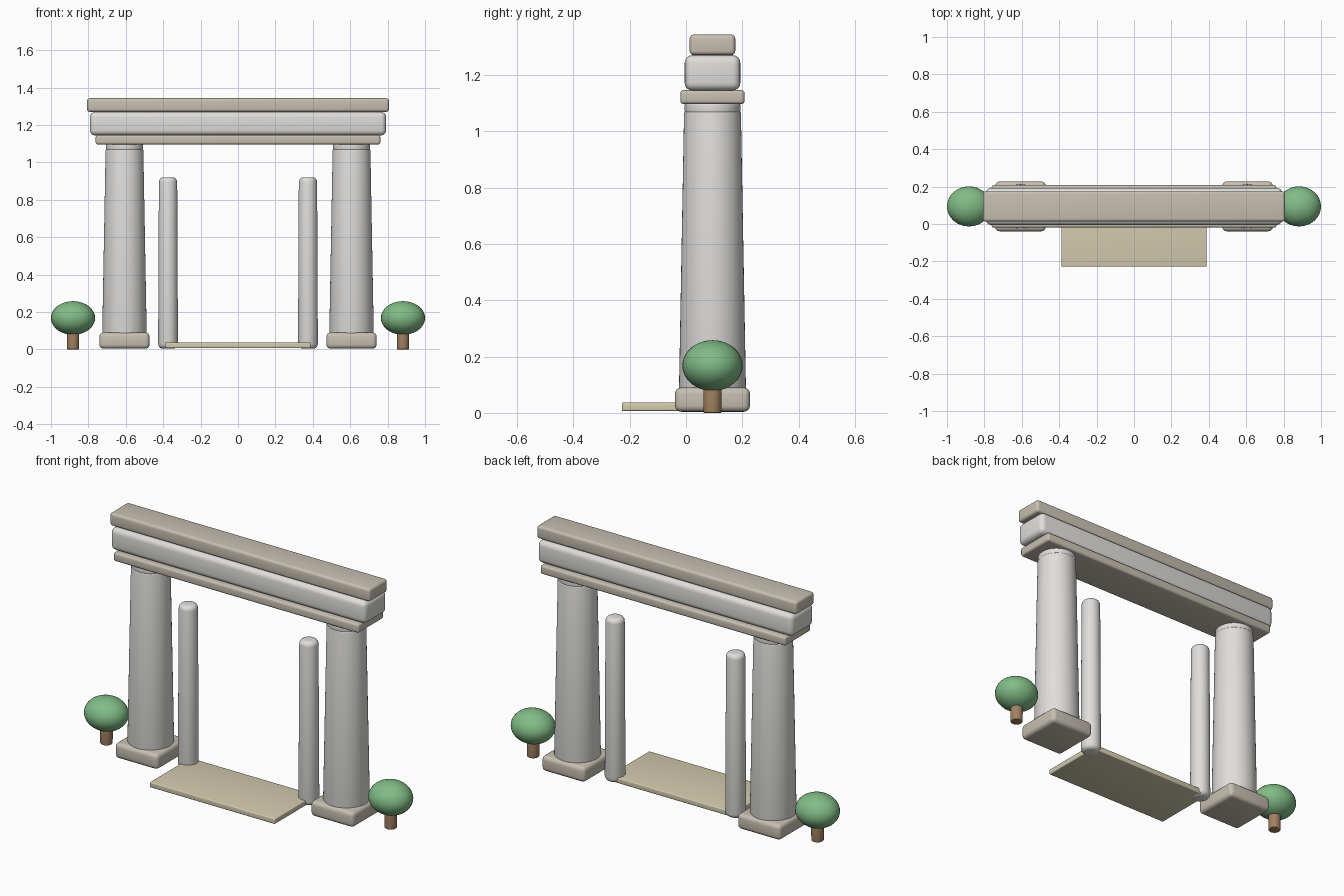
import bpy, bmesh, math

if "Cube" in bpy.data.objects:
    bpy.data.objects.remove(bpy.data.objects["Cube"])

Y = 0.094  # shared depth centre of the gateway


def material(name, rgb):
    m = bpy.data.materials.new(name)
    m.diffuse_color = (*rgb, 1)
    m.use_nodes = True
    m.node_tree.nodes["Principled BSDF"].inputs["Base Color"].default_value = m.diffuse_color
    return m


TAN = material("tan_stone", (0.57, 0.52, 0.44))
PALE = material("pale_stone", (0.74, 0.73, 0.71))
SAND = material("path_stone", (0.66, 0.60, 0.43))
GREEN = material("leaves", (0.22, 0.50, 0.24))
BROWN = material("bark", (0.36, 0.22, 0.12))


def finish(bm, name, mat):
    bmesh.ops.recalc_face_normals(bm, faces=bm.faces[:])
    me = bpy.data.meshes.new(name)
    bm.to_mesh(me)
    bm.free()
    ob = bpy.data.objects.new(name, me)
    bpy.context.collection.objects.link(ob)
    me.materials.append(mat)
    bpy.context.view_layer.objects.active = ob
    for o in bpy.context.selected_objects:
        o.select_set(False)
    ob.select_set(True)
    bpy.ops.object.shade_smooth_by_angle(angle=math.radians(40))
    return ob


def block(name, x, y, z, mat, bevel):
    """Rounded box from (min, max) pairs."""
    bm = bmesh.new()
    bmesh.ops.create_cube(bm, size=1)
    for v in bm.verts:
        for i, (lo, hi) in enumerate((x, y, z)):
            v.co[i] = (lo + hi) / 2 + v.co[i] * (hi - lo)
    bmesh.ops.bevel(bm, geom=bm.edges[:], offset=bevel, segments=4,
                    profile=0.5, affect='EDGES')
    return finish(bm, name, mat)


def lathe(name, x, profile, mat, n=48):
    """Solid of revolution from (radius, z) points, capped at both ends."""
    bm = bmesh.new()
    rings = [[bm.verts.new((x + r * math.cos(2 * math.pi * i / n),
                            Y + r * math.sin(2 * math.pi * i / n), z))
              for i in range(n)] for r, z in profile]
    for a, b in zip(rings, rings[1:]):
        for i in range(n):
            j = (i + 1) % n
            bm.faces.new((a[i], a[j], b[j], b[i]))
    bm.faces.new(rings[0])
    bm.faces.new(rings[-1])
    return finish(bm, name, mat)


def rounded(r0, z0, r1, z1, b, seg=4):
    """Tapered cylinder profile with rounded rims of radius b."""
    t = [math.pi / 2 * i / seg for i in range(seg + 1)]
    low = [(r0 - b + b * math.sin(a), z0 + b - b * math.cos(a)) for a in t]
    high = [(r1 - b + b * math.cos(a), z1 - b + b * math.sin(a)) for a in t]
    return low + high


for side, s in (("left", -1), ("right", 1)):
    # main column: plinth, tapered shaft, neck ring
    cx = s * 0.607
    block(f"{side}_column_base", (cx - 0.134, cx + 0.134), (Y - 0.133, Y + 0.133),
          (0.004, 0.09), TAN, 0.022)
    lathe(f"{side}_column_shaft", cx, rounded(0.119, 0.07, 0.101, 1.07, 0.006), PALE)
    lathe(f"{side}_column_neck", cx, rounded(0.099, 1.062, 0.099, 1.102, 0.01), PALE)
    # slim inner post
    lathe(f"{side}_inner_post", s * 0.374, rounded(0.053, 0.004, 0.049, 0.92, 0.025), PALE, 32)
    # clipped tree
    tx = s * 0.882
    lathe(f"{side}_tree_trunk", tx, rounded(0.032, 0.0, 0.033, 0.12, 0.004), BROWN, 24)
    bm = bmesh.new()
    bmesh.ops.create_uvsphere(bm, u_segments=32, v_segments=20, radius=1)
    for v in bm.verts:
        v.co = (tx + v.co.x * 0.118, Y + v.co.y * 0.107, 0.168 + v.co.z * 0.09)
    finish(bm, f"{side}_tree_crown", GREEN)

# lintel layers
block("lintel_lower", (-0.761, 0.761), (Y - 0.114, Y + 0.114), (1.096, 1.146), TAN, 0.012)
block("lintel_middle", (-0.792, 0.792), (Y - 0.099, Y + 0.099), (1.144, 1.27), PALE, 0.028)
block("lintel_top", (-0.807, 0.807), (Y - 0.081, Y + 0.081), (1.27, 1.343), TAN, 0.015)

# threshold path
block("threshold_path", (-0.388, 0.388), (-0.228, 0.13), (0.007, 0.037), SAND, 0.005)
